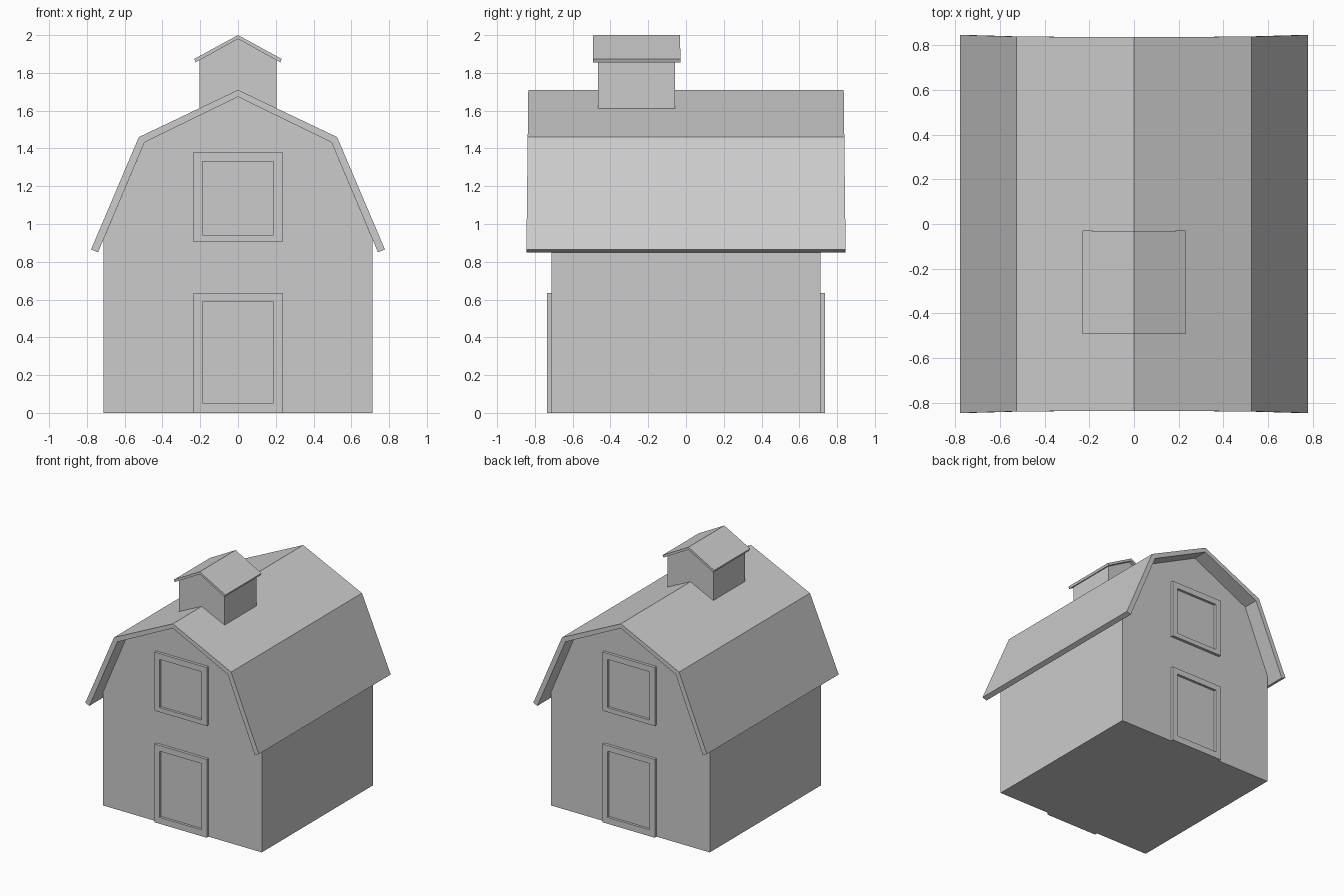
import bpy

if "Cube" in bpy.data.objects:
    bpy.data.objects.remove(bpy.data.objects["Cube"])


def mesh_object(name, verts, faces):
    me = bpy.data.meshes.new(name)
    me.from_pydata(verts, [], faces)
    me.validate()
    ob = bpy.data.objects.new(name, me)
    bpy.context.collection.objects.link(ob)
    return ob


def mirrored(half):
    """Full left-to-right profile from a right half that starts on the centre line."""
    return [(-p[0], *p[1:]) for p in reversed(half[1:])] + list(half)


def prism(name, profile, y0, y1):
    n = len(profile)
    verts = [(x, y, z) for y in (y0, y1) for x, z in profile]
    faces = [tuple(range(n)), tuple(reversed(range(n, 2 * n)))]
    faces += [(i, i + n, (i + 1) % n + n, (i + 1) % n) for i in range(n)]
    return mesh_object(name, verts, faces)


def roof_shell(name, outer, inner, yc):
    """Bent slab; outer points are (x, z, half length), inner points are (x, z)."""
    outer, inner = mirrored(outer), mirrored(inner)
    verts = []
    for (xo, zo, h), (xi, zi) in zip(outer, inner):
        verts += [(xo, yc - h, zo), (xo, yc + h, zo), (xi, yc + h, zi), (xi, yc - h, zi)]
    last = len(verts) - 4
    faces = [(0, 1, 2, 3), (last + 3, last + 2, last + 1, last)]
    for a in range(0, last, 4):
        for k in range(4):
            m = (k + 1) % 4
            faces.append((a + k, a + 4 + k, a + 4 + m, a + m))
    return mesh_object(name, verts, faces)


def frame(name, w, z0, z1, iw, iz0, iz1, side):
    """Raised rectangular frame around a recessed panel, on the front (-1) or back (1)."""
    ya, yb = side * 0.712, side * 0.735
    out = [(-w, z0), (w, z0), (w, z1), (-w, z1)]
    inn = [(-iw, iz0), (iw, iz0), (iw, iz1), (-iw, iz1)]
    loops = [(out, ya), (out, yb), (inn, yb), (inn, side * 0.715)]
    verts = [(x, y, z) for pts, y in loops for x, z in pts]
    faces = [(12, 13, 14, 15)]
    for r in range(0, 12, 4):
        for k in range(4):
            m = (k + 1) % 4
            faces.append((r + k, r + m, r + 4 + m, r + 4 + k))
    if side > 0:
        faces = [f[::-1] for f in faces]
    return mesh_object(name, verts, faces)


# Barn walls with gambrel gables
walls = mirrored([(0, 1.673), (0.495, 1.432), (0.712, 0.918), (0.712, 0)])
prism("barn_walls", walls, -0.712, 0.712)

# Gambrel roof, slightly longer at the eaves
roof_shell("barn_roof",
           [(0, 1.71, 0.835), (0.525, 1.46, 0.838), (0.778, 0.865, 0.845)],
           [(0, 1.673), (0.495, 1.432), (0.741, 0.85)], 0)

# Doors and loft hatches on both gables
for label, side in (("front", -1), ("back", 1)):
    frame(label + "_door", 0.235, 0, 0.635, 0.188, 0.052, 0.588, side)
    frame(label + "_loft_hatch", 0.235, 0.905, 1.38, 0.188, 0.942, 1.332, side)

# Cupola sitting astride the ridge
cupola = [(0, 1.98), (0.205, 1.867), (0.205, 1.612), (0, 1.71), (-0.205, 1.612), (-0.205, 1.867)]
prism("cupola_walls", cupola, -0.465, -0.057)
roof_shell("cupola_roof",
           [(0, 2.0, 0.23), (0.231, 1.874, 0.231)],
           [(0, 1.98), (0.224, 1.856)], -0.261)

# Consistent outward normals on the closed parts
import bmesh
for ob in bpy.context.collection.objects:
    bm = bmesh.new()
    bm.from_mesh(ob.data)
    if all(e.is_manifold for e in bm.edges):
        bmesh.ops.recalc_face_normals(bm, faces=bm.faces)
    bm.to_mesh(ob.data)
    bm.free()
